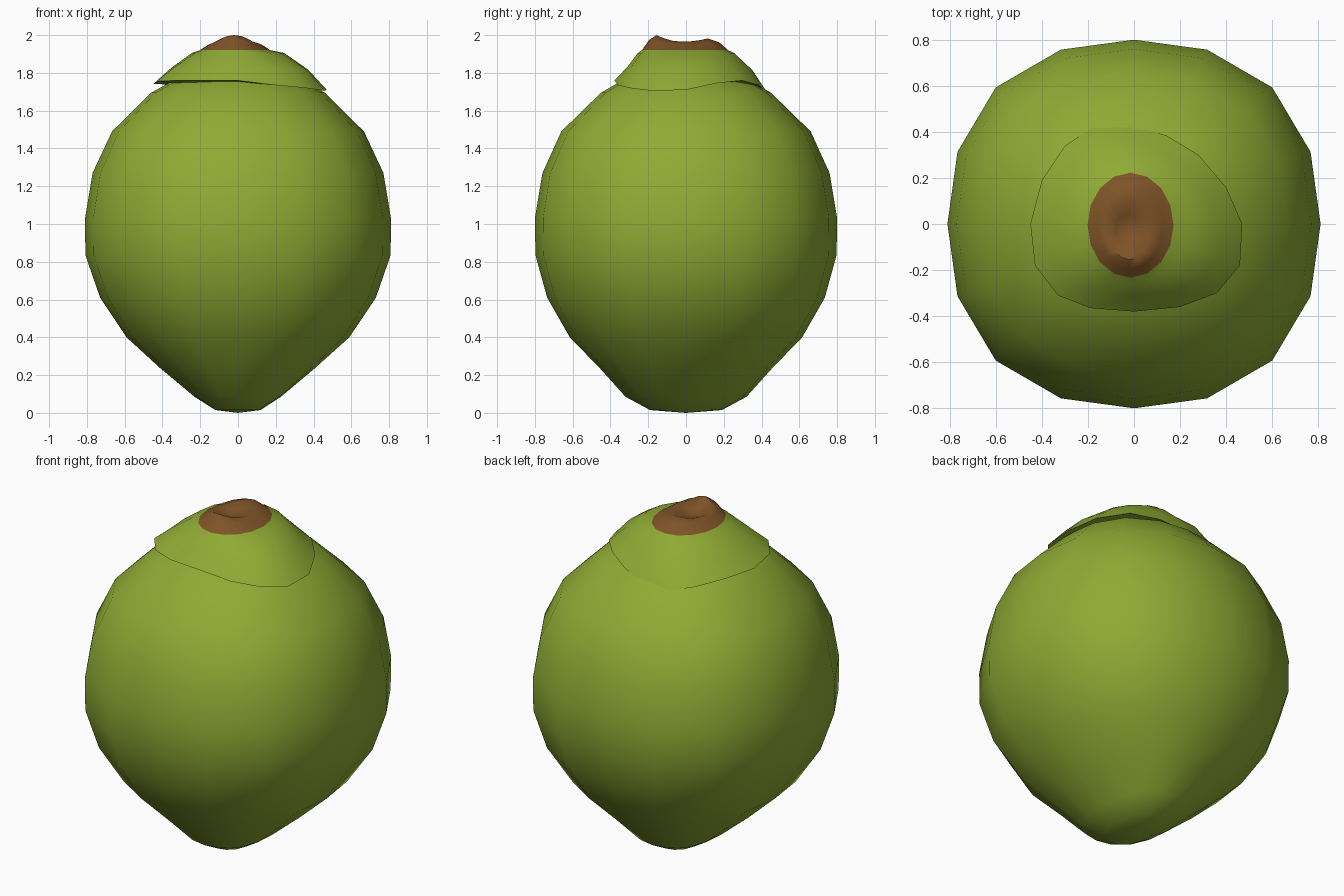
import bpy, bmesh, math

if "Cube" in bpy.data.objects:
    bpy.data.objects.remove(bpy.data.objects["Cube"])

N = 16


def material(name, rgb):
    m = bpy.data.materials.new(name)
    m.diffuse_color = (*rgb, 1)
    m.use_nodes = True
    m.node_tree.nodes["Principled BSDF"].inputs["Base Color"].default_value = m.diffuse_color
    return m


green = material("husk green", (0.275, 0.405, 0.034))
brown = material("stem brown", (0.21, 0.087, 0.02))


def loft(name, rings, start=None, end=None, brown_from=None):
    """Skin rings of N points each, with optional pole points at both ends."""
    bm = bmesh.new()
    loops = [[bm.verts.new(p) for p in ring] for ring in rings]
    for k, (a, b) in enumerate(zip(loops, loops[1:])):
        for i in range(N):
            j = (i + 1) % N
            f = bm.faces.new((a[i], a[j], b[j], b[i]))
            f.material_index = int(brown_from is not None and k >= brown_from)
    if start:
        s = bm.verts.new(start)
        for i in range(N):
            bm.faces.new((s, loops[0][(i + 1) % N], loops[0][i]))
    if end:
        e = bm.verts.new(end)
        for i in range(N):
            f = bm.faces.new((loops[-1][i], loops[-1][(i + 1) % N], e))
            f.material_index = int(brown_from is not None)
    me = bpy.data.meshes.new(name)
    bm.to_mesh(me)
    bm.free()
    ob = bpy.data.objects.new(name, me)
    bpy.context.collection.objects.link(ob)
    me.materials.append(green)
    me.materials.append(brown)
    bpy.context.view_layer.objects.active = ob
    ob.select_set(True)
    bpy.ops.object.shade_smooth_by_angle(angle=math.radians(60))
    ob.select_set(False)
    return ob


angles = [2 * math.pi * i / N for i in range(N)]

# Husk body: x radius, y radius, height
profile = [(0.12, 0.19, 0.015), (0.23, 0.32, 0.085), (0.41, 0.455, 0.235),
           (0.59, 0.615, 0.40), (0.73, 0.735, 0.61), (0.808, 0.797, 0.835),
           (0.81, 0.80, 1.03), (0.77, 0.76, 1.27), (0.667, 0.66, 1.49),
           (0.46, 0.45, 1.695), (0.27, 0.27, 1.80)]
body = []
for rx, ry, z in profile:
    ring = []
    for a in angles:
        # slightly squarish section, with a shallow groove low on one side
        k = 1 + 0.024 * (1 - math.cos(4 * a)) / 2 * 2
        d = (a - math.radians(30) + math.pi) % (2 * math.pi) - math.pi
        k -= 0.14 * math.exp(-(d / 0.35) ** 2) * math.exp(-((z - 0.15) / 0.15) ** 2)
        ring.append((rx * k * math.cos(a), ry * k * math.sin(a), z))
    body.append(ring)
loft("husk_body", body, start=(0, 0, 0.0), end=(0, 0, 1.83))

# Husk cap: uneven flared rim, rising to the brown stem scar
rim_xy = [(.47, 0), (.40, .16), (.28, .30), (.14, .385), (-.02, .43), (-.18, .42),
          (-.30, .34), (-.40, .19), (-.45, 0), (-.43, -.18), (-.33, -.31),
          (-.19, -.365), (0, -.38), (.20, -.36), (.36, -.30), (.46, -.18)]
rim_z = [1.71, 1.745, 1.76, 1.735, 1.695, 1.695, 1.72, 1.74,
         1.74, 1.755, 1.76, 1.76, 1.76, 1.735, 1.72, 1.705]
rim = [(x, y, z) for (x, y), z in zip(rim_xy, rim_z)]
under = [(x * 0.78, y * 0.78, 1.745) for x, y, z in rim]
mid = [(x * 0.79, y * 0.82, 0.25 * z + 0.75 * 1.853) for x, y, z in rim]


def oval(cx, cy, rx, ry, z, lift=0.0):
    out = []
    for a in angles:
        s = math.sin(a)
        out.append((cx + rx * math.cos(a), cy + ry * s,
                    z + lift * s * s * (1 if s < 0 else 0.5)))
    return out


cap = [under, rim, mid,
       oval(0, 0, 0.245, 0.255, 1.905),
       oval(-0.015, -0.005, 0.187, 0.228, 1.92),
       oval(-0.015, -0.01, 0.14, 0.185, 1.95, 0.025),
       oval(-0.02, -0.02, 0.095, 0.135, 1.965, 0.035),
       oval(-0.03, -0.02, 0.05, 0.06, 1.95)]
loft("husk_cap", cap, end=(-0.03, -0.01, 1.935), brown_from=4)
